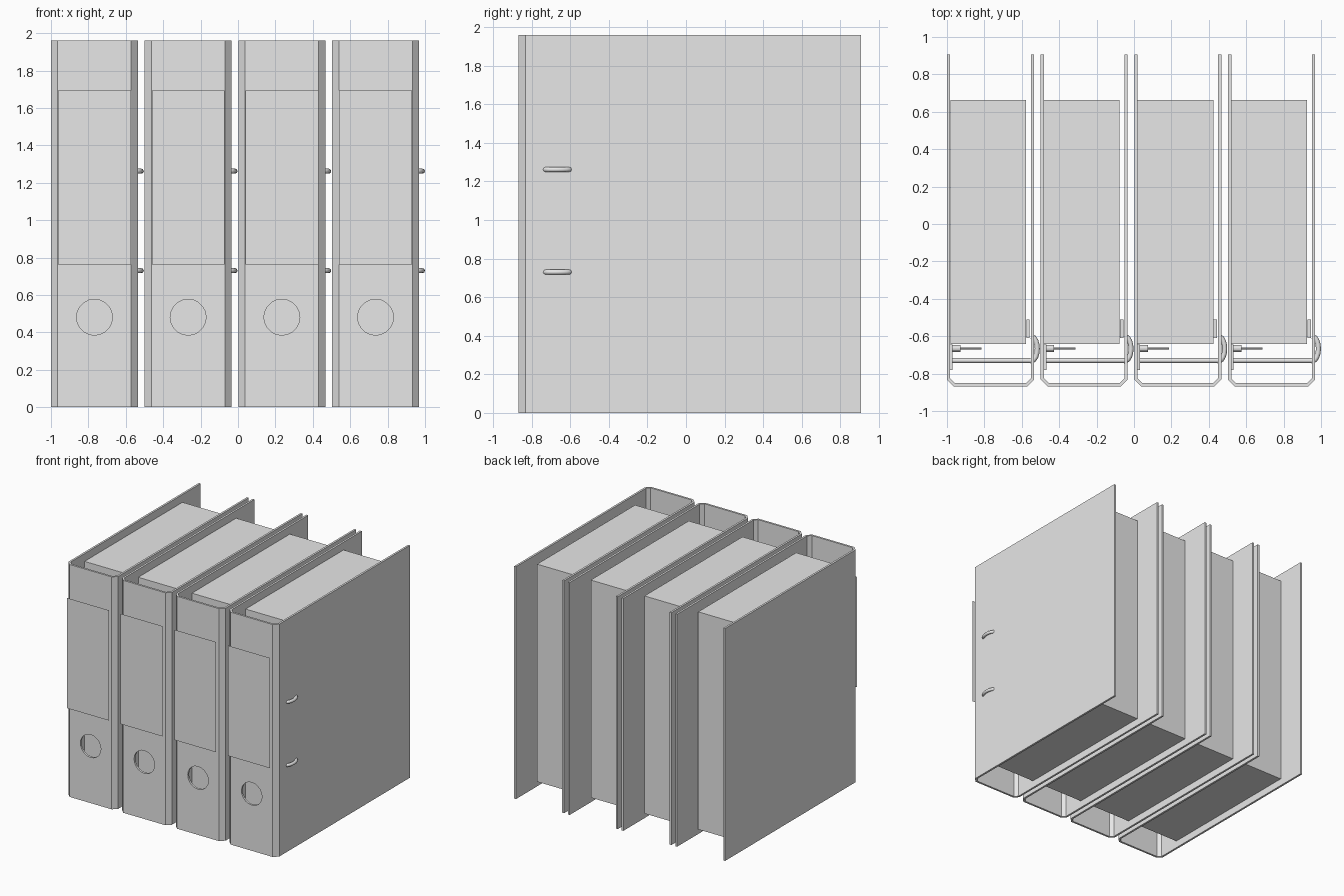
import bpy, bmesh, math
from mathutils import Matrix, Vector

if "Cube" in bpy.data.objects:
    bpy.data.objects.remove(bpy.data.objects["Cube"])

COUNT, STEP = 4, 0.501           # binders in the row and their spacing
W, H, T = 0.465, 1.96, 0.017     # binder width, height, board thickness
BACK, FRONT, CH = 0.907, -0.868, 0.036
RING_Z = (0.73, 1.262)

grey = bpy.data.materials.new("plain_grey")
grey.use_nodes = True
grey.diffuse_color = (0.8, 0.8, 0.8, 1)
grey.node_tree.nodes["Principled BSDF"].inputs["Base Color"].default_value = (0.8, 0.8, 0.8, 1)


def make(name, bm):
    """Turn a bmesh into an object with the shared material."""
    bmesh.ops.recalc_face_normals(bm, faces=bm.faces)
    me = bpy.data.meshes.new(name)
    bm.to_mesh(me)
    bm.free()
    me.materials.append(grey)
    ob = bpy.data.objects.new(name, me)
    bpy.context.collection.objects.link(ob)
    return ob


def add_box(bm, x, y, z):
    size = Matrix.Diagonal((x[1] - x[0], y[1] - y[0], z[1] - z[0], 1))
    mid = Matrix.Translation((sum(x) / 2, sum(y) / 2, sum(z) / 2))
    bmesh.ops.create_cube(bm, size=1, matrix=mid @ size)


def add_rod(bm, centre, axis, radius, length, sides):
    turn = Vector((0, 0, 1)).rotation_difference(Vector(axis)).to_matrix().to_4x4()
    bmesh.ops.create_cone(bm, cap_ends=True, segments=sides, radius1=radius, radius2=radius,
                          depth=length, matrix=Matrix.Translation(centre) @ turn)


def box(name, x, y, z):
    bm = bmesh.new()
    add_box(bm, x, y, z)
    return make(name, bm)


def bake(ob):
    """Replace an object's mesh with its evaluated result."""
    dg = bpy.context.evaluated_depsgraph_get()
    return bpy.data.meshes.new_from_object(ob.evaluated_get(dg))


parts = []

# Folded cover: U-shaped profile with chamfered corners, extruded upwards
k = T * math.tan(math.pi / 8)
outer = [(0, BACK), (0, FRONT + CH), (CH, FRONT),
         (W - CH, FRONT), (W, FRONT + CH), (W, BACK)]
inner = [(T, BACK), (T, FRONT + CH + k), (CH + k, FRONT + T),
         (W - CH - k, FRONT + T), (W - T, FRONT + CH + k), (W - T, BACK)]
bm = bmesh.new()
for i in range(5):
    quad = [outer[i], outer[i + 1], inner[i + 1], inner[i]]
    bm.faces.new([bm.verts.new((x, y, 0)) for x, y in quad])
bmesh.ops.remove_doubles(bm, verts=bm.verts, dist=1e-5)
ext = bmesh.ops.extrude_face_region(bm, geom=bm.faces[:], use_keep_orig=True)
bmesh.ops.translate(bm, vec=(0, 0, H),
                    verts=[g for g in ext["geom"] if isinstance(g, bmesh.types.BMVert)])
cover = make("cover", bm)

# Finger hole through the spine
bm = bmesh.new()
add_rod(bm, (W / 2, FRONT, 0.481), (0, 1, 0), 0.096, 0.12, 20)
cutter = make("finger_hole_cutter", bm)
cutter.hide_render = True
mod = cover.modifiers.new("finger_hole", "BOOLEAN")
mod.operation, mod.solver, mod.object = "DIFFERENCE", "EXACT", cutter
cover.data = bake(cover)
cover.modifiers.clear()
bpy.data.objects.remove(cutter)
parts.append(cover)

# Thin label floating just in front of the spine
bm = bmesh.new()
bm.faces.new([bm.verts.new(c) for c in
              ((0.038, -0.905, 0.763), (0.428, -0.905, 0.763),
               (0.428, -0.905, 1.693), (0.038, -0.905, 1.693))])
parts.append(make("spine_label", bm))

# Paper block
parts.append(box("paper_stack", (0.018, 0.422), (-0.642, 0.663), (0.06, 1.895)))

# Ring mechanism plate on the left board and strip beside the right board
parts.append(box("mechanism_plate", (T, 0.03), (-0.78, -0.645), (0.6, 1.4)))
parts.append(box("clamp_strip", (0.424, 0.442), (-0.61, -0.51), (0.6, 1.4)))

# Pins: thick sockets with thin wires
bm = bmesh.new()
for z in RING_Z:
    add_rod(bm, (0.05, -0.666, z), (1, 0, 0), 0.018, 0.045, 12)
    add_rod(bm, (0.125, -0.666, z), (1, 0, 0), 0.005, 0.12, 8)
parts.append(make("ring_pins", bm))

# Rods that pass through the right board and bulge outside it
curve = bpy.data.curves.new("rings", "CURVE")
curve.dimensions = "3D"
curve.bevel_depth, curve.bevel_resolution, curve.use_fill_caps = 0.0135, 2, True
path = [(0.03, -0.73), (0.44, -0.73)]
for i in range(9):
    a = math.radians(-80 + 20 * i)
    path.append((0.448 + 0.035 * math.cos(a), -0.667 + 0.067 * math.sin(a)))
for z in RING_Z:
    s = curve.splines.new("POLY")
    s.points.add(len(path) - 1)
    for p, (x, y) in zip(s.points, path):
        p.co = (x, y, z, 1)
tmp = bpy.data.objects.new("rings_path", curve)
bpy.context.collection.objects.link(tmp)
ring_mesh = bake(tmp)
bpy.data.objects.remove(tmp)
ring_mesh.materials.clear()
ring_mesh.materials.append(grey)
rings = bpy.data.objects.new("rings", ring_mesh)
bpy.context.collection.objects.link(rings)
parts.append(rings)

# Repeat the binder along the row
for part in parts:
    name = part.name
    part.name = name + "_1"
    part.location.x = -1
    for n in range(1, COUNT):
        dup = bpy.data.objects.new(f"{name}_{n + 1}", part.data)
        dup.location.x = -1 + n * STEP
        bpy.context.collection.objects.link(dup)
